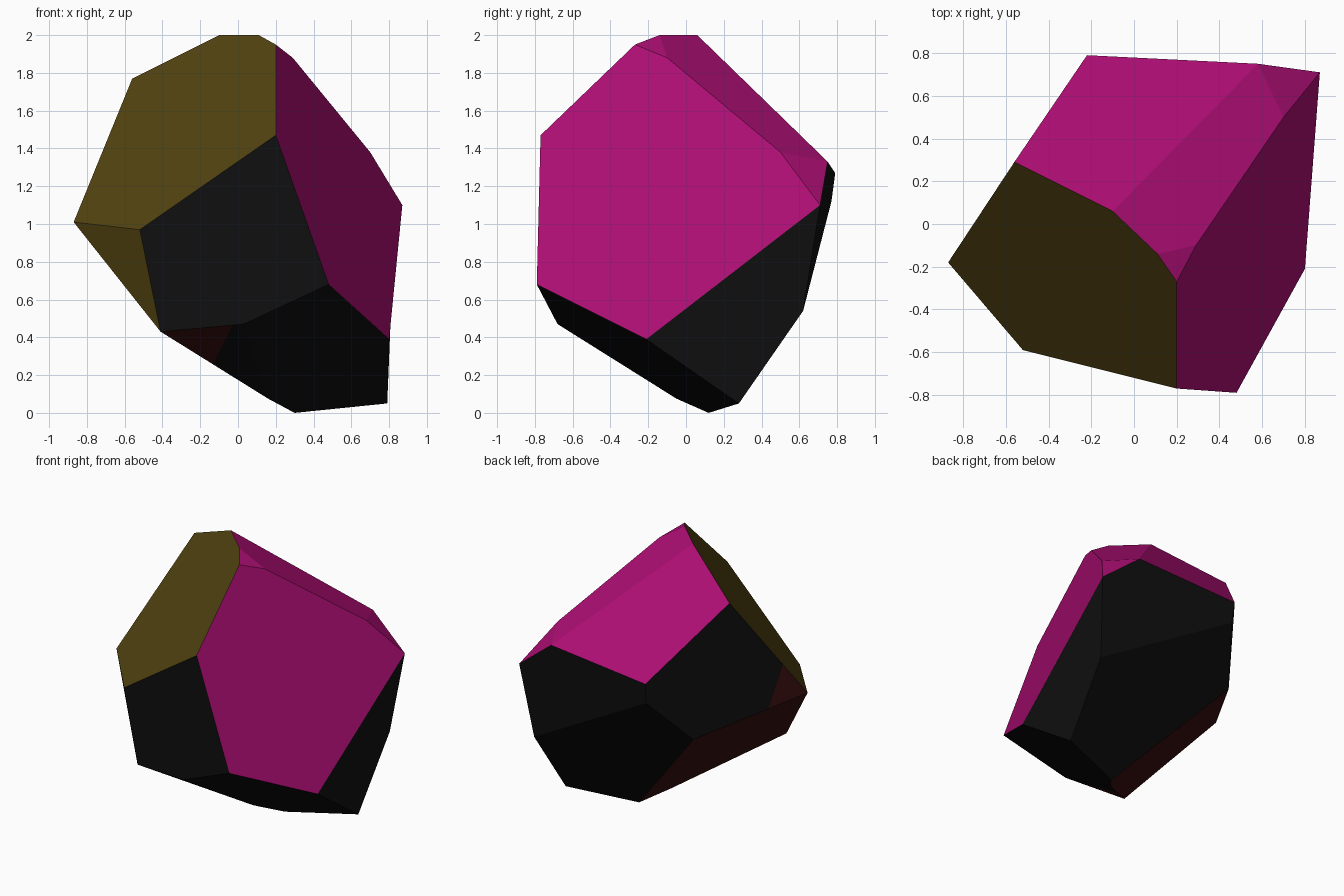
import bpy
import bmesh
from mathutils import Vector

default_cube = bpy.data.objects.get("Cube")
if default_cube:
    bpy.data.objects.remove(default_cube, do_unlink=True)


def make_material(name, colour):
    material = bpy.data.materials.new(name)
    material.use_nodes = True
    rgba = (*colour, 1)
    material.diffuse_color = rgba
    shader = material.node_tree.nodes["Principled BSDF"]
    shader.inputs["Base Color"].default_value = rgba
    return material


def split_corner(bm, face, point, direction, slot):
    """Cut one face along a line and recolour the part on the direction side."""
    point, direction = Vector(point), Vector(direction)
    normal = face.normal.copy()
    anchor = face.verts[0].co.copy()
    geometry = [face, *face.edges, *face.verts]
    bmesh.ops.bisect_plane(bm, geom=geometry, plane_co=point, plane_no=direction)
    bm.normal_update()
    for part in bm.faces:
        centre = part.calc_center_median()
        same_side = part.normal.dot(normal) > 0.999
        same_plane = abs((centre - anchor).dot(normal)) < 0.02
        if same_side and same_plane and (centre - point).dot(direction) > 0:
            part.material_index = slot


# Corner points of the stone, each known by a letter
corners = {
    # crown
    "A": (.20, -.27, 1.95), "H": (-.10, .06, 2), "I": (.11, -.14, 2),
    "F": (.29, -.10, 1.88), "J": (-.56, .29, 1.77), "G": (.70, .50, 1.38),
    # girdle
    "B": (.20, -.77, 1.47), "E": (.87, .71, 1.10), "N": (.58, .75, 1.33),
    "M": (-.22, .79, 1.27), "W": (-.21, .77, 1.12), "K": (-.87, -.18, 1.01),
    "L": (-.52, -.59, .97), "V": (-.41, .50, .80), "C": (.48, -.79, .68),
    # base
    "T": (.81, .62, .54), "P": (.03, -.68, .47), "O": (-.41, -.59, .43),
    "D": (.80, -.21, .39), "Q": (.16, -.05, .075), "S": (.79, .28, .05),
    "R": (.30, .12, 0),
}

# Facets grouped by colour, each spelled by its corners in order
facets = {
    "magenta": ["ABCDEGF", "JMNH", "HIFGN", "IAF", "GEN"],
    "olive": ["ABLKJHI", "KLO"],
    "black": ["BLOPC", "CDSRQP", "DETS", "ENMWT", "TWVRS", "JMWVK", "OPQ"],
    "dark red": ["KVRQO"],
}
colours = {
    "magenta": (.42, .0045, .175),
    "olive": (.084, .056, .0055),
    "black": (.005, .005, .005),
    "dark red": (.043, .005, .005),
}

# Build the stone facet by facet
bm = bmesh.new()
verts = {letter: bm.verts.new(place) for letter, place in corners.items()}
built = {}
for slot, names in enumerate(facets.values()):
    for name in names:
        face = bm.faces.new([verts[letter] for letter in name])
        face.material_index = slot
        built[name] = face
bmesh.ops.recalc_face_normals(bm, faces=bm.faces[:])

# Dark red spills over onto two neighbouring black facets
red = list(facets).index("dark red")
split_corner(bm, built["JMWVK"], (-.74, .01, 1.09), (-.53, -.79, -.32), red)
split_corner(bm, built["OPQ"], (-.08, -.50, .36), (-.97, -.19, .16), red)

mesh = bpy.data.meshes.new("faceted_stone")
bm.to_mesh(mesh)
bm.free()
for name in facets:
    mesh.materials.append(make_material(name, colours[name]))
stone = bpy.data.objects.new("faceted_stone", mesh)
bpy.context.collection.objects.link(stone)
